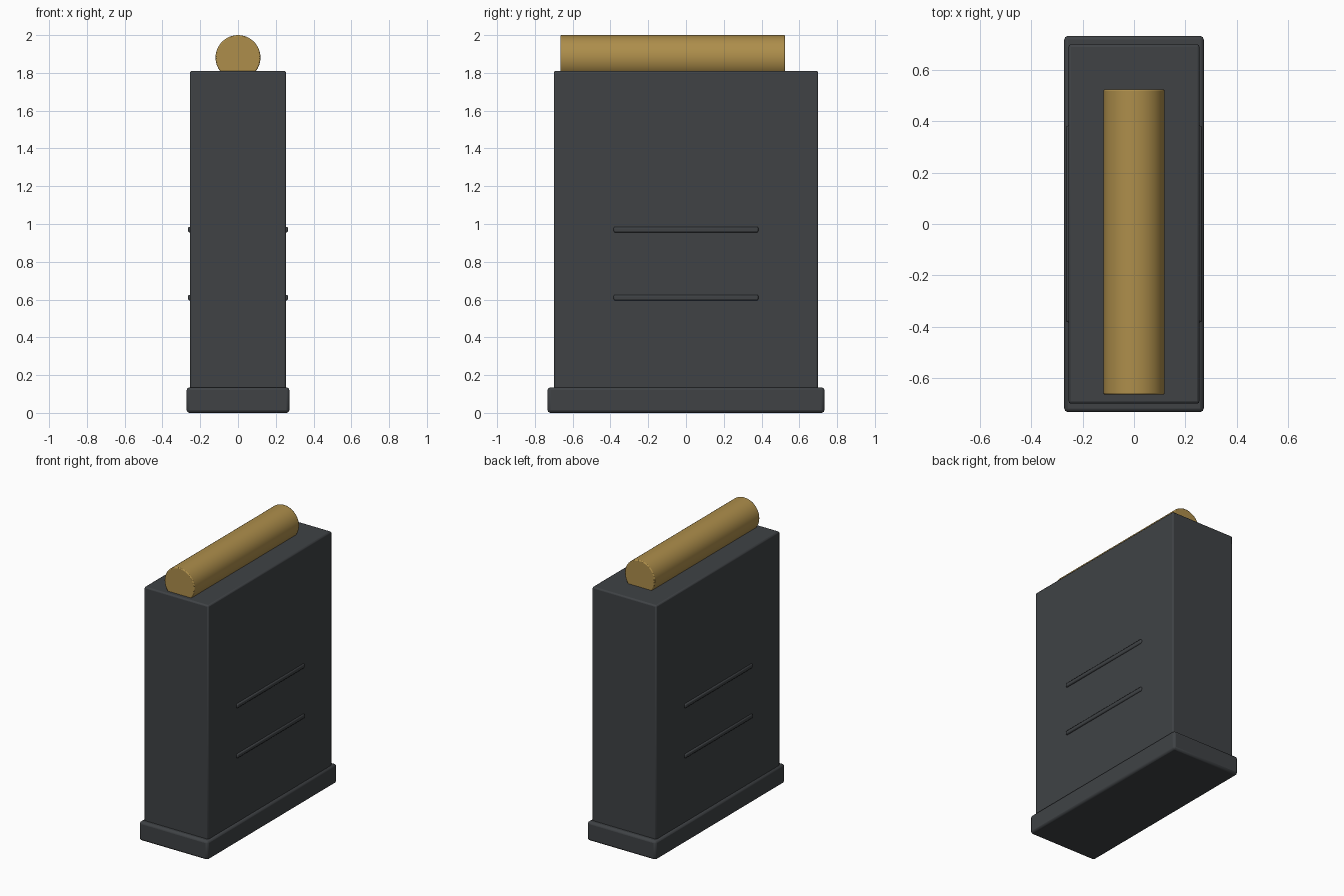
import bpy
from math import radians

if "Cube" in bpy.data.objects:
    bpy.data.objects.remove(bpy.data.objects["Cube"])


def material(name, colour):
    m = bpy.data.materials.new(name)
    m.diffuse_color = (*colour, 1)
    m.use_nodes = True
    m.node_tree.nodes["Principled BSDF"].inputs["Base Color"].default_value = m.diffuse_color
    return m


polymer = material("dark_polymer", (0.05, 0.055, 0.06))
brass = material("brass", (0.42, 0.27, 0.07))


def finish(ob, name, mat, bevel, segments=2):
    ob.name = name
    ob.data.materials.append(mat)
    bpy.ops.object.transform_apply(location=False, rotation=True, scale=True)
    mod = ob.modifiers.new("edge_bevel", 'BEVEL')
    mod.width = bevel
    mod.segments = segments
    mod.limit_method = 'ANGLE'
    mod.angle_limit = radians(40)
    bpy.ops.object.shade_smooth_by_angle(angle=radians(35))


def box(name, lo, hi, mat, bevel, segments=2):
    centre = [(a + b) / 2 for a, b in zip(lo, hi)]
    bpy.ops.mesh.primitive_cube_add(size=1, location=centre)
    ob = bpy.context.object
    ob.scale = [b - a for a, b in zip(lo, hi)]
    finish(ob, name, mat, bevel, segments)


# Tall magazine body and its wider floor plate
box("magazine_body", (-0.255, -0.70, 0.12), (0.255, 0.70, 1.81), polymer, 0.01)
box("floor_plate", (-0.272, -0.733, 0), (0.272, 0.733, 0.135), polymer, 0.015)

# Two raised grip ribs on each side
for side, label in ((-1, "left"), (1, "right")):
    for i, z in enumerate((0.61, 0.97)):
        x = side * 0.25
        box(f"grip_rib_{label}_{i + 1}", (x - 0.015, -0.383, z - 0.015),
            (x + 0.015, 0.383, z + 0.015), polymer, 0.008)

# Cartridge lying along the top, partly sunk in the body
bpy.ops.mesh.primitive_cylinder_add(vertices=48, radius=0.119, depth=1.19,
                                    location=(0, -0.07, 1.881),
                                    rotation=(radians(90), 0, 0))
finish(bpy.context.object, "top_cartridge", brass, 0.006)
